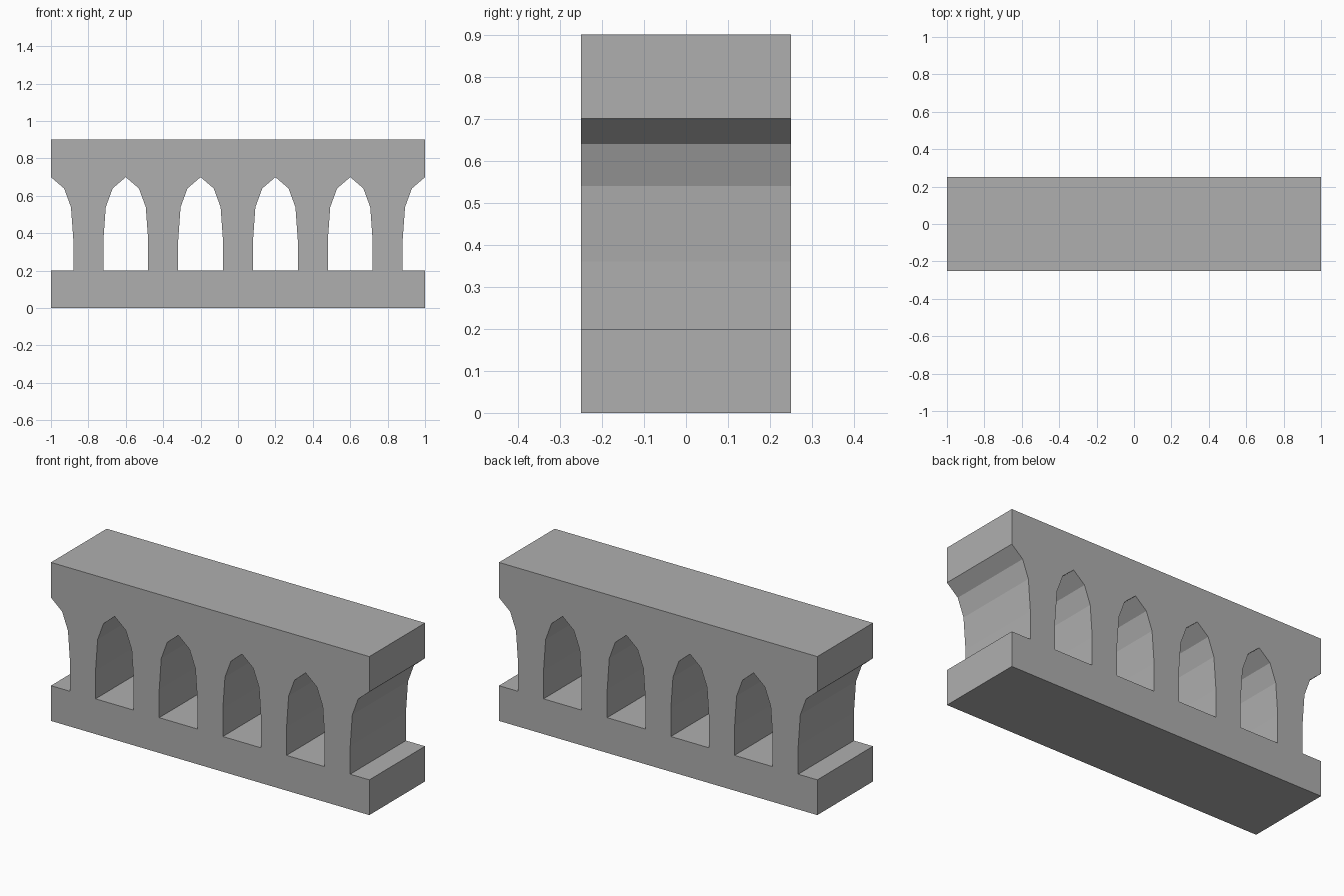
import bpy, bmesh
from mathutils import Vector

if "Cube" in bpy.data.objects:
    bpy.data.objects.remove(bpy.data.objects["Cube"])

DEPTH = 0.5
BAY = 0.4
HEIGHT = 0.9

# Half of a pointed arch opening: (half width, height) from sill to apex
ARCH = [(0.12, 0.2), (0.12, 0.36), (0.107, 0.54), (0.07, 0.64), (0.0, 0.7)]

# One bay: an I-shaped pier with half an arch cut from either side
h = BAY / 2
right = [(h, 0.0), (h, 0.2)] + [(h - w, z) for w, z in ARCH] + [(h, HEIGHT)]
outline = right + [(-x, z) for x, z in reversed(right)]

# Repeat the bay five times in the front plane and weld the joints
bm = bmesh.new()
for i in range(5):
    cx = (i - 2) * BAY
    bm.faces.new([bm.verts.new((cx + x, -DEPTH / 2, z)) for x, z in outline])
bmesh.ops.remove_doubles(bm, verts=bm.verts, dist=0.0005)

# Extrude the welded wall to its full depth, keeping the front face
res = bmesh.ops.extrude_face_region(bm, geom=bm.faces[:], use_keep_orig=True)
moved = [g for g in res["geom"] if isinstance(g, bmesh.types.BMVert)]
bmesh.ops.translate(bm, verts=moved, vec=Vector((0, DEPTH, 0)))
bmesh.ops.recalc_face_normals(bm, faces=bm.faces)

mesh = bpy.data.meshes.new("arcade_wall")
bm.to_mesh(mesh)
bm.free()
wall = bpy.data.objects.new("arcade_wall", mesh)
bpy.context.collection.objects.link(wall)

# Dark grey stone
stone = bpy.data.materials.new("stone")
stone.diffuse_color = (0.43, 0.43, 0.43, 1)
stone.use_nodes = True
stone.node_tree.nodes["Principled BSDF"].inputs["Base Color"].default_value = stone.diffuse_color
mesh.materials.append(stone)
